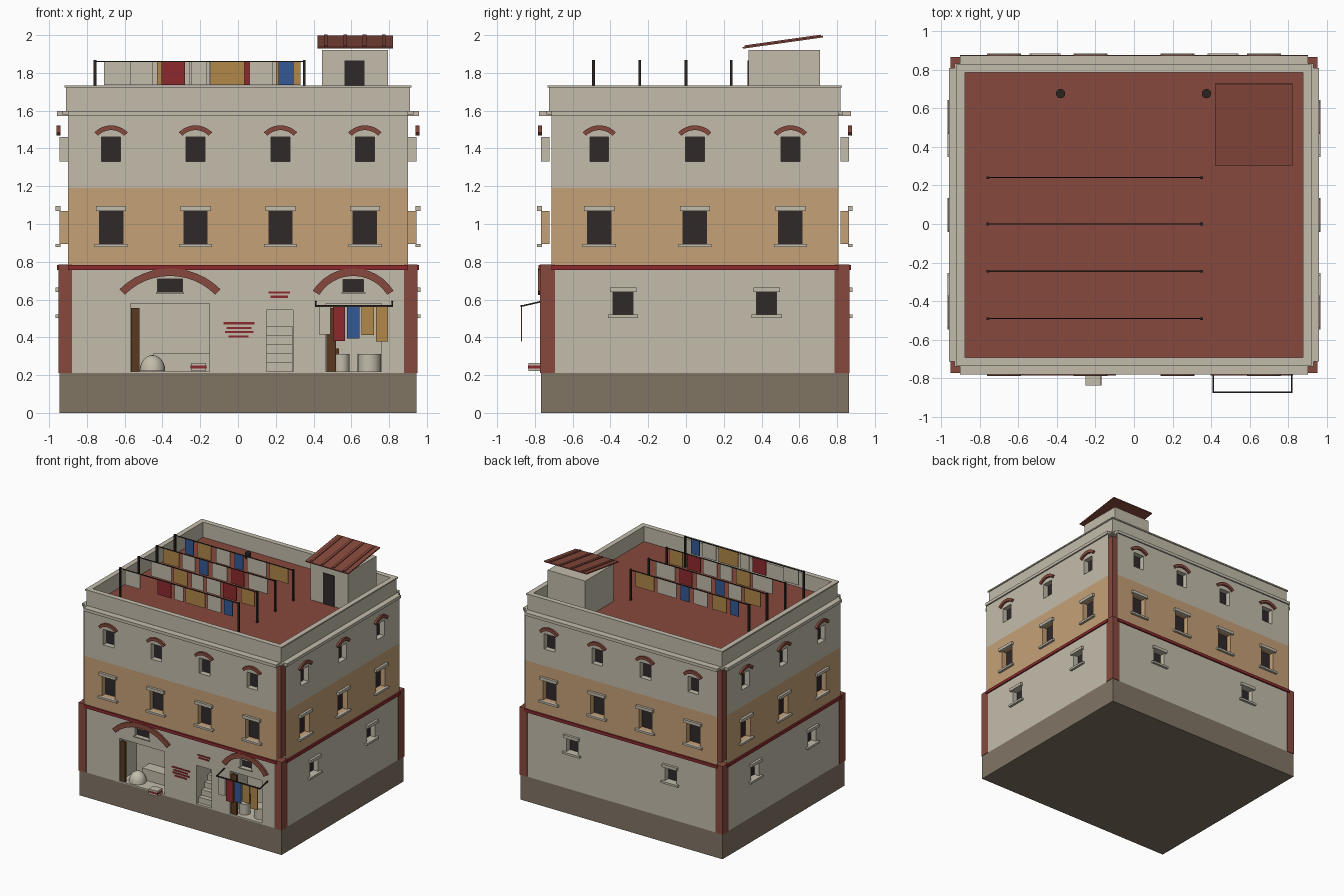
import bpy, bmesh, math
from mathutils import Matrix, Vector

if "Cube" in bpy.data.objects:
    bpy.data.objects.remove(bpy.data.objects["Cube"])

CY, HX, HY = 0.047, 0.945, 0.815      # centre in y, wall plane half distances
UX, UY = 0.90, 0.76                   # half widths of the wall faces


def srgb(h):
    c = [int(h[i:i + 2], 16) / 255 for i in (0, 2, 4)]
    return [x / 12.92 if x < 0.04045 else ((x + 0.055) / 1.055) ** 2.4 for x in c] + [1]


MATS = {}
for n, h in dict(plaster="C3BCAB", ochre_wall="C5A177", stone_base="81766A", brick="87493D",
                 crimson="8C2A2D", mustard="B1884A", blue="335A96", wood="5A3A20",
                 dark="30282A", line_black="2B241E").items():
    MATS[n] = bpy.data.materials.new(n)
    MATS[n].diffuse_color = srgb(h)
MATS["stone_base"].diffuse_color = srgb("817564")


def finish(name, bm, mats, M=Matrix()):
    bmesh.ops.recalc_face_normals(bm, faces=bm.faces) if len(mats) == 1 else None
    me = bpy.data.meshes.new(name)
    bm.transform(M)
    bm.to_mesh(me)
    bm.free()
    for m in mats:
        me.materials.append(MATS[m])
    ob = bpy.data.objects.new(name, me)
    bpy.context.collection.objects.link(ob)
    return ob


def boxes(name, mat, items, M=Matrix()):
    """Each item is x0, x1, y0, y1, z0, z1."""
    bm = bmesh.new()
    for x0, x1, y0, y1, z0, z1 in items:
        T = Matrix.Translation(((x0 + x1) / 2, (y0 + y1) / 2, (z0 + z1) / 2))
        bmesh.ops.create_cube(bm, size=1, matrix=T @ Matrix.Diagonal((x1 - x0, y1 - y0, z1 - z0, 1)))
    return finish(name, bm, [mat], M)


def arches(name, items, y0, y1, M, n=12):
    """Each item is centre x, centre z, inner radius, outer radius, half angle."""
    bm = bmesh.new()
    for cx, cz, r0, r1, a in items:
        rings = []
        for i in range(n + 1):
            t = -a + 2 * a * i / n
            rings.append([bm.verts.new((cx + r * math.sin(t), y, cz + r * math.cos(t)))
                          for r, y in ((r0, y0), (r1, y0), (r1, y1), (r0, y1))])
        for p, q in zip(rings, rings[1:]):
            for k in range(4):
                bm.faces.new((p[k], p[(k + 1) % 4], q[(k + 1) % 4], q[k]))
        bm.faces.new(rings[0])
        bm.faces.new(rings[-1])
    finish(name, bm, ["brick"], M)


def round_part(name, mat, cx, cy, z0, r, h, dome=False):
    bm = bmesh.new()
    if dome:
        bmesh.ops.create_uvsphere(bm, u_segments=20, v_segments=12, radius=1)
        bmesh.ops.bisect_plane(bm, geom=bm.verts[:] + bm.edges[:] + bm.faces[:],
                               plane_co=(0, 0, 0), plane_no=(0, 0, -1), clear_outer=True)
        M = Matrix.Translation((cx, cy, z0)) @ Matrix.Diagonal((r, r, h, 1))
    else:
        bmesh.ops.create_cone(bm, cap_ends=True, segments=20, radius1=r, radius2=r, depth=h)
        M = Matrix.Translation((cx, cy, z0 + h / 2))
    ob = finish(name, bm, [mat], M)
    bpy.context.view_layer.objects.active = ob
    ob.select_set(True)
    bpy.ops.object.shade_smooth_by_angle(angle=math.radians(40))
    ob.select_set(False)


def wall(name, half, out, holes, M):
    """Plane with recessed openings; a hole is x0, x1, z0, z1, depth, back colour index."""
    bm = bmesh.new()
    us = sorted({-half, half} | {u for h in holes for u in h[:2]})
    zs = sorted({0.21, 0.77, 1.19, 1.58} | {z for h in holes for z in h[2:4]})

    def quad(pts, mi):
        bm.faces.new([bm.verts.new(p) for p in pts]).material_index = mi

    def zone(z):
        return 1 if 0.77 < z < 1.19 else 0

    for a, b in zip(us, us[1:]):
        for c, d in zip(zs, zs[1:]):
            u, z = (a + b) / 2, (c + d) / 2
            if not any(h[0] < u < h[1] and h[2] < z < h[3] for h in holes):
                quad([(a, -out, c), (b, -out, c), (b, -out, d), (a, -out, d)], zone(z))
    for a, b, c, d, dep, mi in holes:
        f, k, s = -out, -out + dep, zone((c + d) / 2)
        quad([(a, k, c), (b, k, c), (b, k, d), (a, k, d)], mi)
        quad([(a, f, c), (b, f, c), (b, k, c), (a, k, c)], s)
        quad([(a, k, d), (b, k, d), (b, f, d), (a, f, d)], s)
        quad([(a, f, c), (a, k, c), (a, k, d), (a, f, d)], s)
        quad([(b, k, c), (b, f, c), (b, f, d), (b, k, d)], s)
    bmesh.ops.remove_doubles(bm, verts=bm.verts, dist=1e-5)
    finish(name, bm, ["plaster", "ochre_wall", "dark"], M)


# four facades with windows, lintels, sills and arches
bays4, bays3 = (-0.672, -0.225, 0.225, 0.672), (-0.506, 0, 0.506)
for k, side in enumerate(("front", "right", "back", "left")):
    M = Matrix.Translation((0, CY, 0)) @ Matrix.Rotation(k * math.pi / 2, 4, "Z")
    long = k % 2 == 0
    half, out, bays = (UX, HY, bays4) if long else (UY, HX, bays3)
    holes, trim = [], []
    y0, y1 = -out - 0.02, -out + 0.005
    for u in bays:
        holes += [(u - 0.062, u + 0.062, 0.895, 1.07, 0.045, 2), (u - 0.05, u + 0.05, 1.33, 1.46, 0.045, 2)]
        trim += [(u - 0.08, u + 0.08, y0, y1, 1.07, 1.095), (u - 0.088, u + 0.088, y0, y1, 0.878, 0.895)]
    arcs = [(u, 1.40, 0.097, 0.122, math.radians(46)) for u in bays]
    if side == "front":
        holes += [(-0.57, -0.15, 0.22, 0.58, 0.23, 0), (0.15, 0.29, 0.22, 0.545, 0.23, 0),
                  (0.465, 0.76, 0.22, 0.58, 0.23, 0), (-0.425, -0.295, 0.64, 0.708, 0.03, 2),
                  (0.557, 0.665, 0.64, 0.705, 0.03, 2)]
        trim += [(-0.435, -0.285, y0 + 0.01, y1, 0.632, 0.64), (0.547, 0.675, y0 + 0.01, y1, 0.632, 0.64)]
        arcs += [(-0.36, 0.387, 0.338, 0.378, math.radians(45)),
                 (0.61, 0.513, 0.212, 0.252, math.radians(58))]
    else:
        for u in ((-0.46, 0.46) if long else (-0.38, 0.38)):
            holes.append((u - 0.053, u + 0.053, 0.52, 0.64, 0.045, 2))
            trim += [(u - 0.07, u + 0.07, y0, y1, 0.64, 0.665), (u - 0.08, u + 0.08, y0, y1, 0.503, 0.52)]
    wall(side + "_wall", half, out, holes, M)
    boxes(side + "_window_trim", "plaster", trim, M)
    arches(side + "_arches", arcs, -out - 0.016, -out + 0.005, M)
    boxes(side + "_band", "crimson", [(-half, half, -out - 0.012, -out + 0.02, 0.757, 0.782)], M)

# plinth and corner posts
boxes("base", "stone_base", [(-HX, HX, CY - HY, CY + HY, 0, 0.21)])
posts = []
for sx in (-1, 1):
    for sy in (-1, 1):
        for a, b, c, d, z0, z1 in ((0.88, HX + 0.004, 0.74, HY + 0.004, 0.21, 0.785),
                                   (0.82, UX - 0.001, 0.68, UY - 0.001, 0.785, 1.58)):
            posts.append((*sorted((sx * a, sx * b)), *sorted((CY + sy * c, CY + sy * d)), z0, z1))
boxes("corner_posts", "brick", posts)

# cornice, parapet and roof floor
boxes("cornice", "plaster", [(-0.957, 0.957, CY - UY, CY + UY, 1.572, 1.597),
                             (-UX, UX, CY - 0.826, CY + 0.826, 1.572, 1.597),
                             (-0.93, 0.93, CY - 0.785, CY + 0.785, 1.58, 1.597)])


def ring(a, b, t, z0, z1):
    return [(-a, a, CY - b, CY - b + t, z0, z1), (-a, a, CY + b - t, CY + b, z0, z1),
            (-a, -a + t, CY - b + t, CY + b - t, z0, z1), (a - t, a, CY - b + t, CY + b - t, z0, z1)]


boxes("parapet", "plaster", ring(0.91, 0.772, 0.035, 1.597, 1.722) + ring(0.918, 0.78, 0.043, 1.722, 1.733))
boxes("roof_floor", "brick", [(-0.876, 0.876, CY - 0.738, CY + 0.738, 1.59, 1.605)])

# stair hut with sloping ribbed sheet
boxes("hut", "plaster", [(0.445, 0.795, 0.33, 0.71, 1.6, 1.92)])
boxes("hut_door", "dark", [(0.565, 0.67, 0.325, 0.332, 1.605, 1.865)])
S = Matrix.Translation((0.62, 0.513, 1.963)) @ Matrix.Rotation(math.radians(8), 4, "X")
boxes("hut_roof", "brick", [(-0.2, 0.2, -0.215, 0.215, -0.005, 0.004)] +
      [(x - 0.01, x + 0.01, -0.205, 0.205, 0.003, 0.011) for x in (-0.155, -0.052, 0.05, 0.152)], S)
for x in (-0.38, 0.375):
    round_part("roof_vent", "line_black", x, 0.675, 1.6, 0.024, 0.05)

# washing lines: posts, wires and hung cloths (left, right, colour)
poles, cloths = [], {}
rows = {-0.49: [(-0.71, -0.57, "plaster"), (-0.405, -0.28, "crimson"), (-0.25, -0.165, "plaster"),
                (-0.145, 0.035, "mustard"), (0.06, 0.185, "plaster"), (0.215, 0.295, "blue")],
        -0.245: [(-0.64, -0.45, "plaster"), (-0.43, -0.3, "mustard"), (-0.26, -0.15, "plaster"),
                 (-0.12, 0.01, "plaster"), (0.035, 0.16, "crimson"), (0.2, 0.33, "mustard")],
        0.0: [(-0.7, -0.55, "mustard"), (-0.52, -0.4, "plaster"), (-0.36, -0.28, "blue"),
              (-0.24, -0.1, "plaster"), (-0.06, 0.06, "crimson"), (0.1, 0.28, "plaster")],
        0.24: [(-0.66, -0.58, "blue"), (-0.55, -0.42, "mustard"), (-0.37, -0.24, "plaster"),
               (-0.2, -0.12, "blue"), (-0.08, 0.1, "plaster"), (0.13, 0.3, "mustard")]}
for y, row in rows.items():
    poles += [(x - 0.007, x + 0.007, y - 0.007, y + 0.007, 1.6, 1.868) for x in (-0.757, 0.35)]
    poles.append((-0.757, 0.35, y - 0.003, y + 0.003, 1.857, 1.864))
    for a, b, c in row:
        cloths.setdefault(c, []).append((a, b, y - 0.003, y + 0.003, 1.735, 1.857))
boxes("washing_poles", "line_black", poles)

# shop awning rail with hung cloths
for a, b, z, c in ((0.43, 0.49, 0.415, "plaster"), (0.502, 0.567, 0.38, "crimson"),
                   (0.577, 0.642, 0.395, "blue"), (0.655, 0.72, 0.412, "mustard"),
                   (0.73, 0.795, 0.378, "mustard")):
    cloths[c].append((a, b, -0.874, -0.869, z, 0.563))
for c, items in cloths.items():
    boxes("hung_cloth_" + c, c, items)
boxes("awning_rail", "line_black", [(0.407, 0.82, -0.876, -0.868, 0.56, 0.57)])
A = Matrix.Translation((0, -0.872, 0.565)) @ Matrix.Rotation(math.radians(13), 4, "X")
boxes("awning_arms", "line_black", [(x - 0.004, x + 0.004, 0, 0.108, -0.004, 0.004) for x in (0.411, 0.816)], A)

# ground floor rooms: shutters, counter, steps, jars and sacks
boxes("open_doors", "wood", [(-0.567, -0.522, -0.76, -0.74, 0.22, 0.555), (0.468, 0.518, -0.76, -0.74, 0.22, 0.555),
                             (0.518, 0.535, -0.66, -0.6, 0.22, 0.34)])
boxes("counter", "plaster", [(-0.45, -0.151, -0.64, -0.54, 0.22, 0.315)])
boxes("steps", "plaster", [(0.151, 0.289, -0.74 + 0.04 * i, -0.539, 0.22, 0.268 + 0.048 * i) for i in range(5)])
round_part("flour_heap", "plaster", -0.453, -0.69, 0.221, 0.068, 0.085, True)
round_part("small_drum", "plaster", 0.547, -0.69, 0.22, 0.043, 0.092)
round_part("large_drum", "plaster", 0.695, -0.67, 0.22, 0.062, 0.092)

# step crate in front of the shop, and painted wall stripes
boxes("crate", "plaster", [(-0.25, -0.17, -0.835, -0.765, 0.222, 0.265)])
boxes("crate_stripe", "crimson", [(-0.252, -0.168, -0.837, -0.77, 0.236, 0.25)])
boxes("wall_stripes", "crimson", [(a, b, CY - HY - 0.005, CY - HY + 0.002, z - 0.006, z + 0.006) for a, b, z in (
    (-0.078, 0.088, 0.474), (-0.062, 0.072, 0.45), (-0.07, 0.083, 0.428), (-0.05, 0.056, 0.405),
    (0.162, 0.276, 0.637), (0.172, 0.266, 0.615))])

for m in bpy.data.materials:
    if m.users and not m.is_grease_pencil:
        m.use_nodes = True
        m.node_tree.nodes["Principled BSDF"].inputs["Base Color"].default_value = m.diffuse_color
